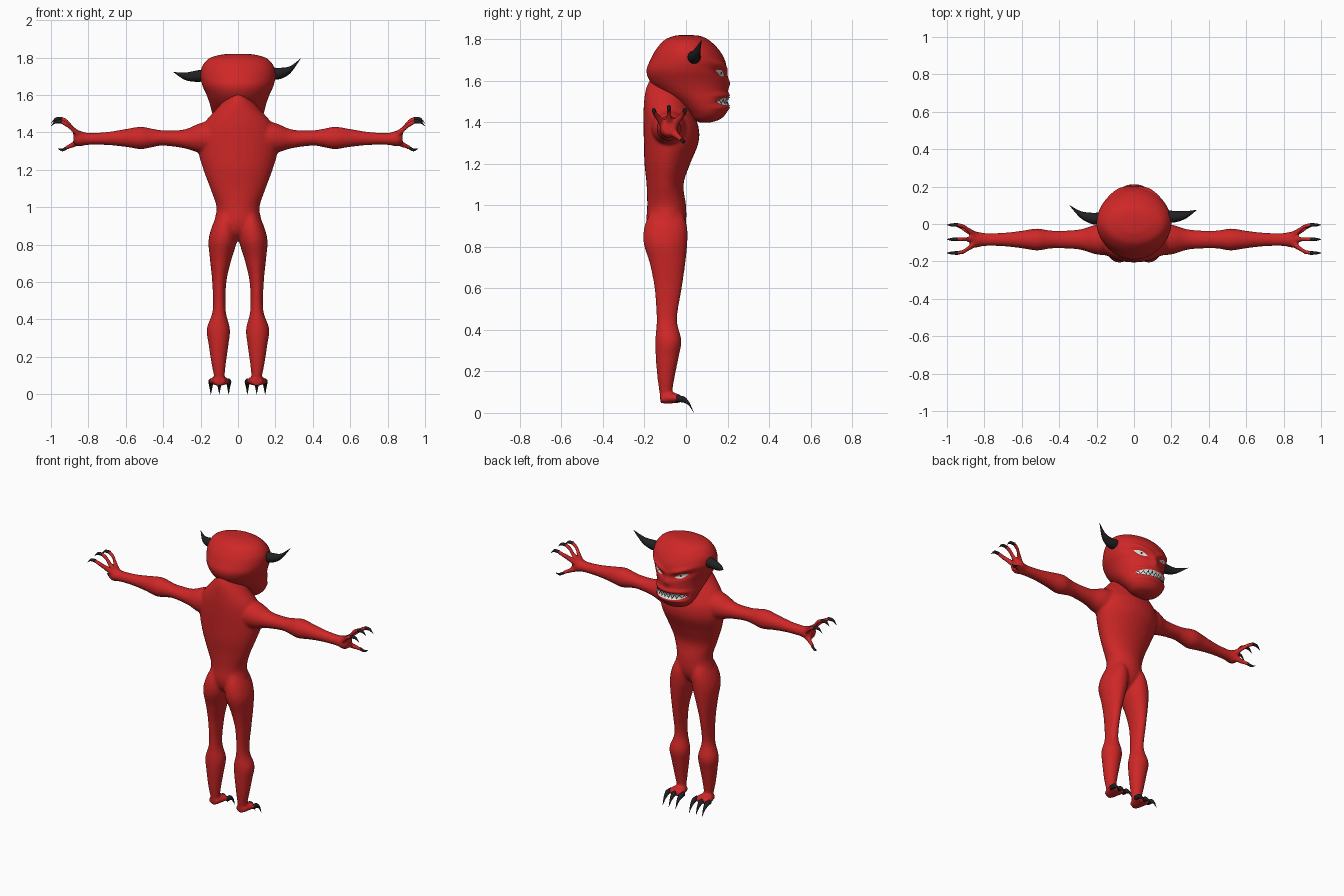
import bpy, bmesh, math
from mathutils import Vector

cube = bpy.data.objects.get("Cube")
if cube:
    bpy.data.objects.remove(cube)

X, Y, Z = Vector((1, 0, 0)), Vector((0, 1, 0)), Vector((0, 0, 1))


def material(name, rgb):
    m = bpy.data.materials.new(name)
    m.use_nodes = True
    m.diffuse_color = (*rgb, 1)
    m.node_tree.nodes["Principled BSDF"].inputs["Base Color"].default_value = (*rgb, 1)
    return m


RED = material("red skin", (0.62, 0.02, 0.02))
BLACK = material("black horn", (0.015, 0.015, 0.017))
WHITE = material("ivory white", (0.75, 0.75, 0.72))


def spline(ctrl, steps):
    """Smooth interpolation through tuples of any length."""
    pts = [ctrl[0], *ctrl, ctrl[-1]]
    out = []
    for i in range(1, len(pts) - 2):
        a, b, c, d = pts[i - 1:i + 3]
        for k in range(steps):
            t = k / steps
            out.append(tuple(
                q + t / 2 * (r - p + t * (2 * p - 5 * q + 4 * r - s + t * (3 * (q - r) + s - p)))
                for p, q, r, s in zip(a, b, c, d)))
    return out + [ctrl[-1]]


def skin_rings(bm, rings):
    rows = [[bm.verts.new(p) for p in ring] for ring in rings]
    n = len(rows[0])
    for a, b in zip(rows, rows[1:]):
        for i in range(n):
            bm.faces.new((a[i], a[(i + 1) % n], b[(i + 1) % n], b[i]))
    bm.faces.new(rows[0])
    bm.faces.new(rows[-1][::-1])


def tube(bm, ctrl, u, v, sides=20, steps=5):
    """Loft of ellipses; ctrl holds (x, y, z, radius along u, radius along v)."""
    angles = [2 * math.pi * i / sides for i in range(sides)]
    skin_rings(bm, [[Vector(c[:3]) + u * c[3] * math.cos(a) + v * c[4] * math.sin(a)
                     for a in angles] for c in spline(ctrl, steps)])


def stack(rows):
    """(z, left, right, back, front) extents to tube control points."""
    return [((l + r) / 2, (b + f) / 2, z, abs(r - l) / 2, (f - b) / 2) for z, l, r, b, f in rows]


def finish(name, bm, mat, smooth=True):
    bmesh.ops.recalc_face_normals(bm, faces=bm.faces)
    me = bpy.data.meshes.new(name)
    bm.to_mesh(me)
    bm.free()
    me.materials.append(mat)
    me.shade_smooth() if smooth else me.shade_flat()
    ob = bpy.data.objects.new(name, me)
    bpy.context.scene.collection.objects.link(ob)
    return ob


body, finger_claws, toe_claws = bmesh.new(), bmesh.new(), bmesh.new()

# Torso and neck
torso = [(1.61, .03, -.17, -.06), (1.57, .075, -.19, 0), (1.52, .12, -.20, 0), (1.45, .18, -.205, .03),
         (1.38, .21, -.205, .06), (1.3, .213, -.203, .06), (1.2, .185, -.2, .02), (1.1, .148, -.19, -.012),
         (1.0, .115, -.187, 0), (.92, .125, -.19, 0), (.86, .1, -.17, -.02), (.82, .03, -.12, -.06)]
tube(body, stack([(z, -w, w, b, f) for z, w, b, f in torso]), X, Y, 32)

leg = [(.97, .02, .105, -.17, -.02), (.9, .005, .138, -.2, .005), (.82, .005, .158, -.205, .007),
       (.72, .035, .15, -.175, -.003), (.6, .062, .138, -.152, -.02), (.45, .066, .135, -.142, -.043),
       (.35, .043, .167, -.148, -.022), (.27, .05, .158, -.146, -.035), (.17, .064, .143, -.138, -.055),
       (.09, .072, .128, -.127, -.068), (.05, .07, .13, -.125, -.07)]
arm = [(.08, 1.38, .09, .1), (.2, 1.37, .08, .08), (.29, 1.365, .054, .05), (.4, 1.37, .047, .041),
       (.46, 1.37, .05, .05), (.52, 1.37, .059, .06), (.6, 1.37, .047, .048), (.7, 1.367, .036, .035),
       (.8, 1.365, .035, .032), (.85, 1.367, .044, .042), (.88, 1.37, .03, .03)]

for s in (1, -1):
    # Legs and feet
    tube(body, stack([(z, s * a, s * b, k, f) for z, a, b, k, f in leg]), X, Y)
    tube(body, [(s * .1, y, z, w, h) for y, z, w, h in
                ((-.122, .068, .03, .022), (-.08, .072, .045, .027), (-.04, .07, .057, .022),
                 (-.02, .065, .05, .014))], X, Z)
    for tx in (.05, .1, .145):
        x = s * tx
        tube(toe_claws, [(x, -.045, .068, .013, .016), (x, -.01, .064, .014, .016),
                         (x, .015, .043, .009, .01), (x, .038, 0, .001, .001)], X, Z, 10)

    # Arms
    tube(body, [(s * x, -.083, z, ry, rz) for x, z, ry, rz in arm], Y, Z)

    # Fingers and thumb with claws
    for end_y, drop in ((-.005, .015), (-.082, 0), (-.155, .015)):
        def y_at(f):
            return -.083 + (end_y + .083) * f
        tube(body, [(s * .83, y_at(.15), 1.37, .022, .024), (s * .88, y_at(.6), 1.413, .016, .019),
                    (s * .915, y_at(.92), 1.457 - drop, .012, .016),
                    (s * .955, y_at(1), 1.476 - drop, .011, .012)], Y, Z, 12)
        tube(finger_claws, [(s * .94, y_at(1), 1.472 - drop, .01, .011),
                            (s * .975, y_at(1), 1.471 - drop, .008, .009),
                            (s * 1.0, y_at(1), 1.448 - drop, .001, .001)], Y, Z, 10)
    tube(body, [(s * .82, -.07, 1.36, .02, .022), (s * .87, -.05, 1.34, .016, .018),
                (s * .925, -.02, 1.315, .011, .012)], Y, Z, 12)
    tube(finger_claws, [(s * .915, -.022, 1.318, .009, .01), (s * .94, -.012, 1.306, .007, .008),
                        (s * .962, -.004, 1.312, .001, .001)], Y, Z, 10)

# Blend the body parts into one skin
body_ob = finish("body", body, RED)
remesh = body_ob.modifiers.new("blend", 'REMESH')
remesh.mode = 'VOXEL'
remesh.voxel_size = .008
remesh.use_smooth_shade = True
soften = body_ob.modifiers.new("soften", 'SMOOTH')
soften.factor = .5
soften.iterations = 5
finish("finger_claws", finger_claws, BLACK)
finish("toe_claws", toe_claws, BLACK)

# Head profile: height, half width, back, front
head_rows = spline([(1.82, .03, -.03, .03), (1.815, .09, -.06, .07), (1.795, .155, -.105, .112),
                    (1.75, .192, -.145, .158), (1.7, .2, -.172, .187), (1.65, .19, -.19, .197),
                    (1.6, .168, -.175, .198), (1.55, .15, -.13, .2), (1.5, .137, -.06, .206),
                    (1.45, .118, 0, .197), (1.415, .085, .03, .165), (1.4, .04, .065, .12)], 10)


def bell(d, width):
    return math.exp(-(d / width) ** 2)


def bump(x, z):
    """Brow, eye sockets, nose and lips."""
    ax = abs(x)
    side = bell(ax - .085, .06)
    lips = 1 / (1 + math.exp((ax - .118) / .006))
    return (.014 * side * bell(z - 1.645 - .3 * ax, .016) - .016 * side * bell(z - 1.61 - .3 * ax, .02)
            + .014 * bell(x, .025) * bell(z - 1.59, .03)
            + lips * (.009 * bell(abs(z - 1.5) - .03, .012) - .01 * bell(z - 1.5, .02)))


def face_y(x, z):
    for a, b in zip(head_rows, head_rows[1:]):
        if b[0] <= z <= a[0]:
            t = (a[0] - z) / (a[0] - b[0])
            w, back, front = [p + (q - p) * t for p, q in zip(a[1:], b[1:])]
            return (back + front) / 2 + (front - back) / 2 * math.sqrt(max(0, 1 - (x / w) ** 2)) + bump(x, z)


# Head
bm = bmesh.new()
rings = []
for z, w, back, front in head_rows:
    ring = []
    for i in range(96):
        a = 2 * math.pi * i / 96
        x, y = w * math.cos(a), (back + front) / 2 + (front - back) / 2 * math.sin(a)
        ring.append((x, y + (bump(x, z) * min(1, 3 * math.sin(a)) if math.sin(a) > 0 else 0), z))
    rings.append(ring)
skin_rings(bm, rings)
finish("head", bm, RED)


def face_plate(name, x0, x1, low, high, mat, lift, cols=24, rows=4):
    """Thin sheet lying just above the face between two curves."""
    bm = bmesh.new()
    grid = []
    for i in range(cols + 1):
        t = i / cols
        x = x0 + (x1 - x0) * t
        zs = [low(t) + (high(t) - low(t)) * j / rows for j in range(rows + 1)]
        grid.append([bm.verts.new((x, face_y(x, z) + lift, z)) for z in zs])
    for a, b in zip(grid, grid[1:]):
        for j in range(rows):
            bm.faces.new((a[j], a[j + 1], b[j + 1], b[j]))
    ob = finish(name, bm, mat)
    if ob.data.polygons[len(ob.data.polygons) // 2].normal.y < 0:
        ob.data.flip_normals()


# Slanted eyes with pupils
for s, side in ((1, "right"), (-1, "left")):
    face_plate(side + "_eye", s * .045, s * .125, lambda t: 1.622 + .03 * t - .016 * math.sin(math.pi * t),
               lambda t: 1.622 + .03 * t + .012 * math.sin(math.pi * t), WHITE, .004)
    face_plate(side + "_pupil", s * .076, s * .088, lambda t: 1.636 - .007 * math.sin(math.pi * t),
               lambda t: 1.636 + .007 * math.sin(math.pi * t), BLACK, .007, 10)


# Mouth and interlocking pointed teeth
def opening(t):
    return .021 * (1 - abs(2 * t - 1) ** 4)


def zigzag(t):
    return abs((t * 9) % 1 * 2 - 1)


face_plate("mouth", -.117, .117, lambda t: 1.5 - opening(t), lambda t: 1.5 + opening(t), BLACK, .003, 36)
face_plate("upper_teeth", -.115, .115, lambda t: 1.5 + opening(t) * (.9 - 1.3 * zigzag(t)),
           lambda t: 1.5 + opening(t), WHITE, .006, 72)
face_plate("lower_teeth", -.115, .115, lambda t: 1.5 - opening(t),
           lambda t: 1.5 - opening(t) * (.9 - 1.3 * (1 - zigzag(t))), WHITE, .006, 72)

# Horns, each bent its own way
for name, path in (("right_horn", [(.18, .04, 1.715), (.225, .04, 1.715), (.28, .05, 1.735), (.335, .075, 1.795)]),
                   ("left_horn", [(-.18, .03, 1.705), (-.225, .03, 1.7), (-.285, .05, 1.7), (-.345, .1, 1.722)])):
    bm = bmesh.new()
    tube(bm, [(*p, r, r) for p, r in zip(path, (.032, .03, .019, .001))], Y, Z, 16)
    finish(name, bm, BLACK)
